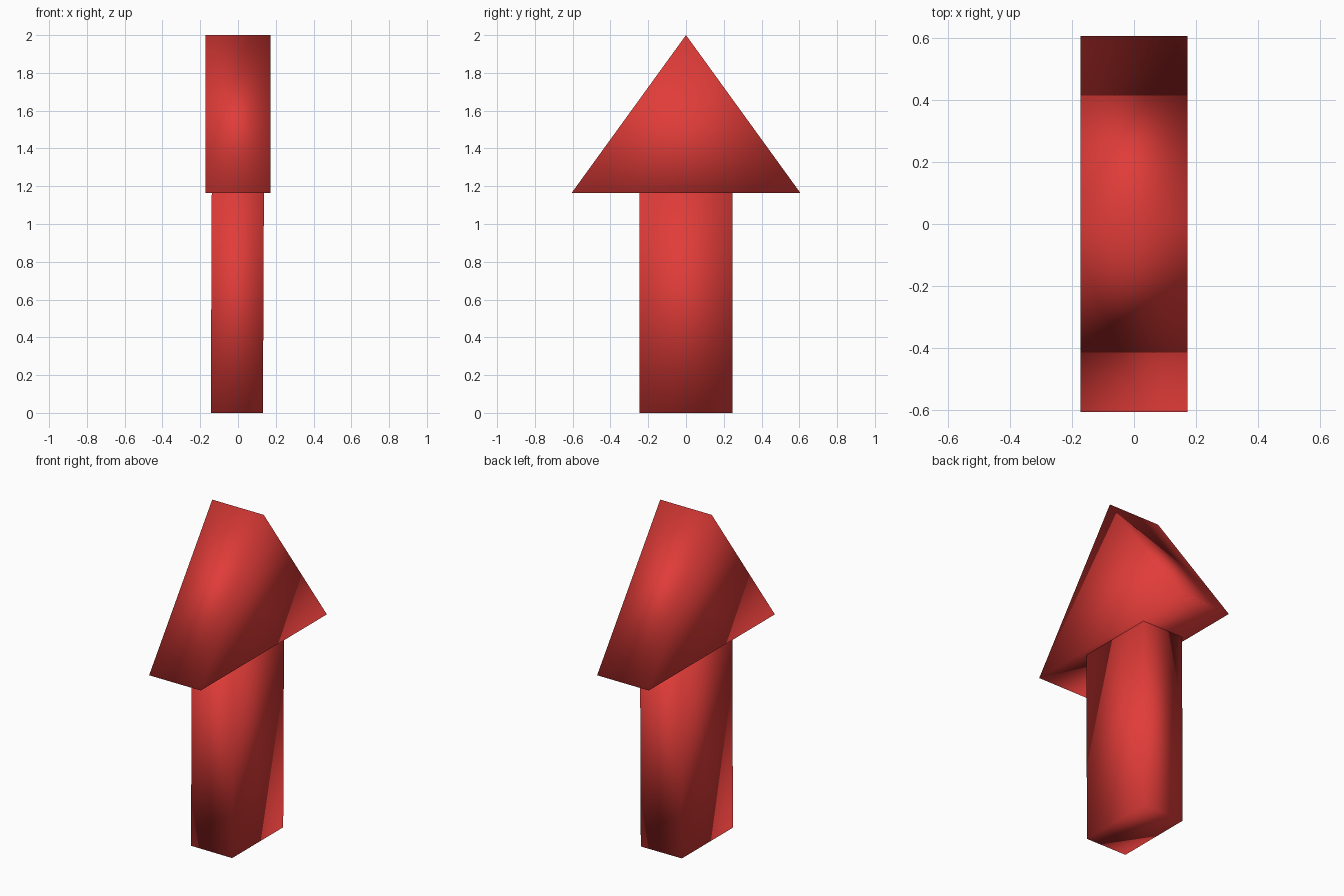
import bpy
import math

if "Cube" in bpy.data.objects:
    bpy.data.objects.remove(bpy.data.objects["Cube"])

red = bpy.data.materials.new("red")
red.diffuse_color = (0.75, 0.045, 0.04, 1)
red.use_nodes = True
red.node_tree.nodes["Principled BSDF"].inputs["Base Color"].default_value = red.diffuse_color

HEAD_Z = 1.165


def prism(name, profile, half_x):
    """Extrude a (y, z) outline along x into a closed, smooth-shaded prism."""
    n = len(profile)
    verts = [(x, y, z) for x in (-half_x, half_x) for y, z in profile]
    faces = [tuple(reversed(range(n))), tuple(range(n, 2 * n))]
    faces += [(i, (i + 1) % n, (i + 1) % n + n, i + n) for i in range(n)]
    mesh = bpy.data.meshes.new(name)
    mesh.from_pydata(verts, [], faces)
    mesh.materials.append(red)
    mesh.shade_smooth()
    obj = bpy.data.objects.new(name, mesh)
    bpy.context.collection.objects.link(obj)
    return obj


# Triangular arrow head
prism("arrow_head", [(-0.605, HEAD_Z), (0.605, HEAD_Z), (0, 2)], 0.173)

# Rectangular shaft, leaning very slightly towards +x
shaft = prism("arrow_shaft",
              [(-0.245, 0), (0.245, 0), (0.245, HEAD_Z), (-0.245, HEAD_Z)], 0.138)
shaft.location.x = -0.006
shaft.rotation_euler.y = math.radians(0.25)
